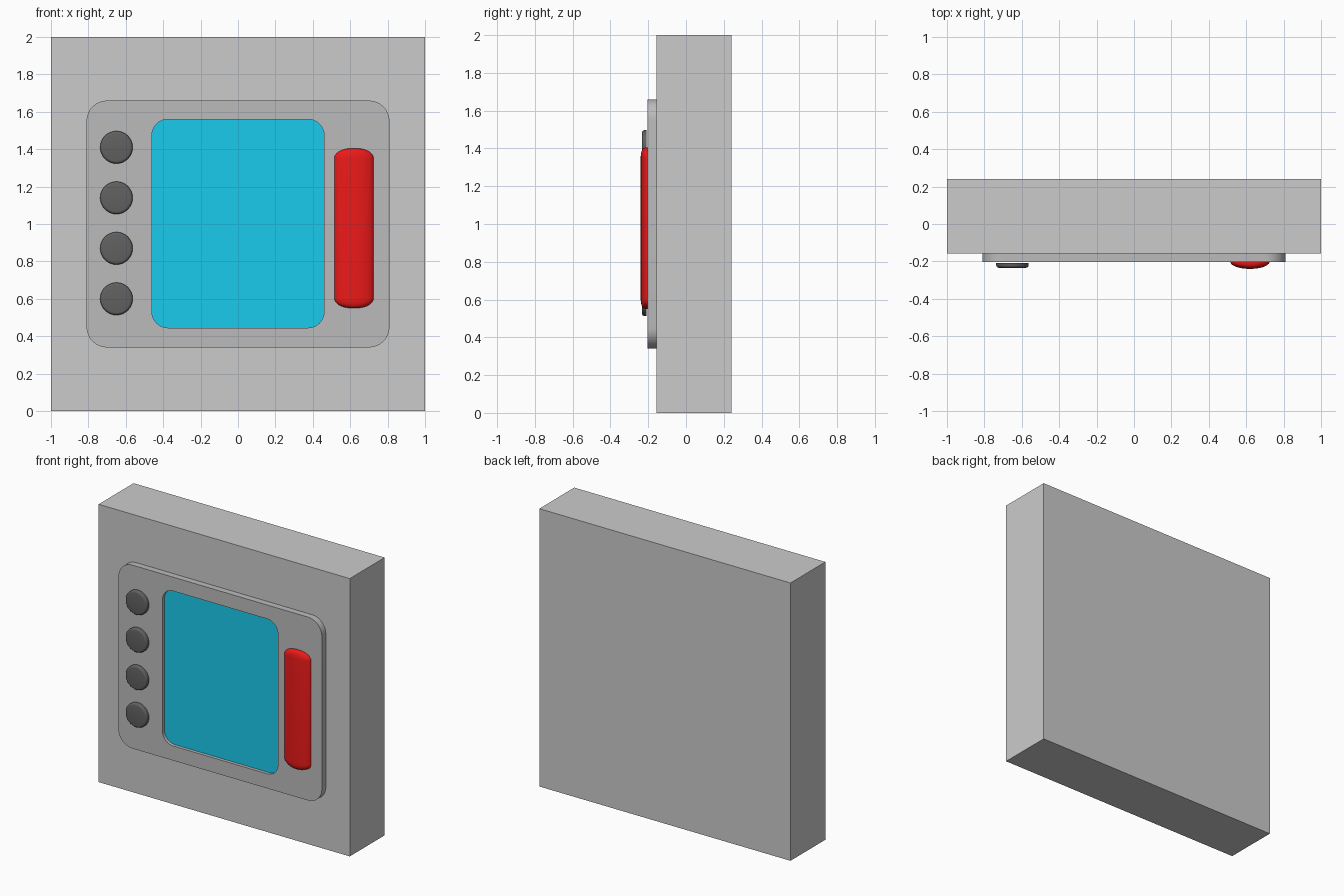
import bpy, bmesh
from math import sin, cos, pi

if "Cube" in bpy.data.objects:
    bpy.data.objects.remove(bpy.data.objects["Cube"])


def material(name, r, g, b):
    m = bpy.data.materials.new(name)
    m.diffuse_color = (r, g, b, 1)
    m.use_nodes = True
    m.node_tree.nodes["Principled BSDF"].inputs["Base Color"].default_value = m.diffuse_color
    return m


def loft(name, rings, mat=None, closed=False):
    """Skin a list of rings; cap the ends, or join last to first."""
    bm = bmesh.new()
    loops = [[bm.verts.new(p) for p in ring] for ring in rings]
    pairs = list(zip(loops, loops[1:]))
    if closed:
        pairs.append((loops[-1], loops[0]))
    else:
        bm.faces.new(loops[0])
        bm.faces.new(loops[-1])
    for a, b in pairs:
        n = len(a)
        for i in range(n):
            j = (i + 1) % n
            bm.faces.new((a[i], a[j], b[j], b[i]))
    bmesh.ops.recalc_face_normals(bm, faces=bm.faces)
    me = bpy.data.meshes.new(name)
    bm.to_mesh(me)
    bm.free()
    ob = bpy.data.objects.new(name, me)
    bpy.context.collection.objects.link(ob)
    if mat:
        me.materials.append(mat)
    bpy.ops.object.select_all(action='DESELECT')
    ob.select_set(True)
    bpy.context.view_layer.objects.active = ob
    bpy.ops.object.shade_smooth_by_angle()
    return ob


def rounded_rect(hw, z0, z1, r, y, seg=8):
    pts = []
    corners = ((hw - r, z1 - r), (r - hw, z1 - r), (r - hw, z0 + r), (hw - r, z0 + r))
    for k, (cx, cz) in enumerate(corners):
        for i in range(seg + 1):
            a = (k + i / seg) * pi / 2
            pts.append((cx + r * cos(a), y, cz + r * sin(a)))
    return pts


def disc(x, z, r, y, n=32):
    return [(x + r * cos(2 * pi * i / n), y, z + r * sin(2 * pi * i / n)) for i in range(n)]


def ellipse(x, y, rx, ry, z, n=40):
    return [(x + rx * cos(2 * pi * i / n), y + ry * sin(2 * pi * i / n), z) for i in range(n)]


dark_grey = material("panel_grey", 0.5, 0.5, 0.5)
charcoal = material("charcoal", 0.12, 0.12, 0.12)
blue = material("screen_blue", 0.01, 0.6, 0.85)
red = material("handle_red", 0.85, 0.01, 0.01)

# Wall slab
bpy.ops.mesh.primitive_cube_add(size=1, location=(0, 0.0415, 1))
wall = bpy.context.object
wall.name = "wall_slab"
wall.scale = (2, 0.397, 2)

# Panel frame with a rounded window, and the recessed screen
BACK, FRONT = -0.157, -0.203
outer = (0.81, 0.34, 1.66, 0.11)
inner = (0.46, 0.445, 1.56, 0.085)
loft("panel_frame", [rounded_rect(*outer, BACK), rounded_rect(*outer, FRONT),
                     rounded_rect(*inner, FRONT), rounded_rect(*inner, BACK)],
     dark_grey, closed=True)
loft("screen", [rounded_rect(*inner, BACK), rounded_rect(*inner, -0.18)], blue)

# Column of four round buttons with softened front rims
for k in range(4):
    z = 1.41 - k * 0.27
    rings = [disc(-0.65, z, 0.087, -0.208)]
    for i in range(5):
        a = i / 4 * pi / 2
        rings.append(disc(-0.65, z, 0.073 + 0.014 * cos(a), -0.220 - 0.014 * sin(a)))
    loft(f"button_{k + 1}", rings, charcoal)

# Red handle: flattened bar with domed ends, half sunk in the panel
Z0, Z1, CAP = 0.55, 1.405, 0.055
steps = [i / 8 * pi / 2 * 0.97 for i in range(9)]
sections = [(cos(a) ** 0.85, Z0 + CAP - CAP * sin(a)) for a in reversed(steps)]
sections += [(cos(a) ** 0.85, Z1 - CAP + CAP * sin(a)) for a in steps]
loft("red_handle", [ellipse(0.62, -0.2, 0.106 * s, 0.04 * s ** 0.6, z) for s, z in sections], red)
